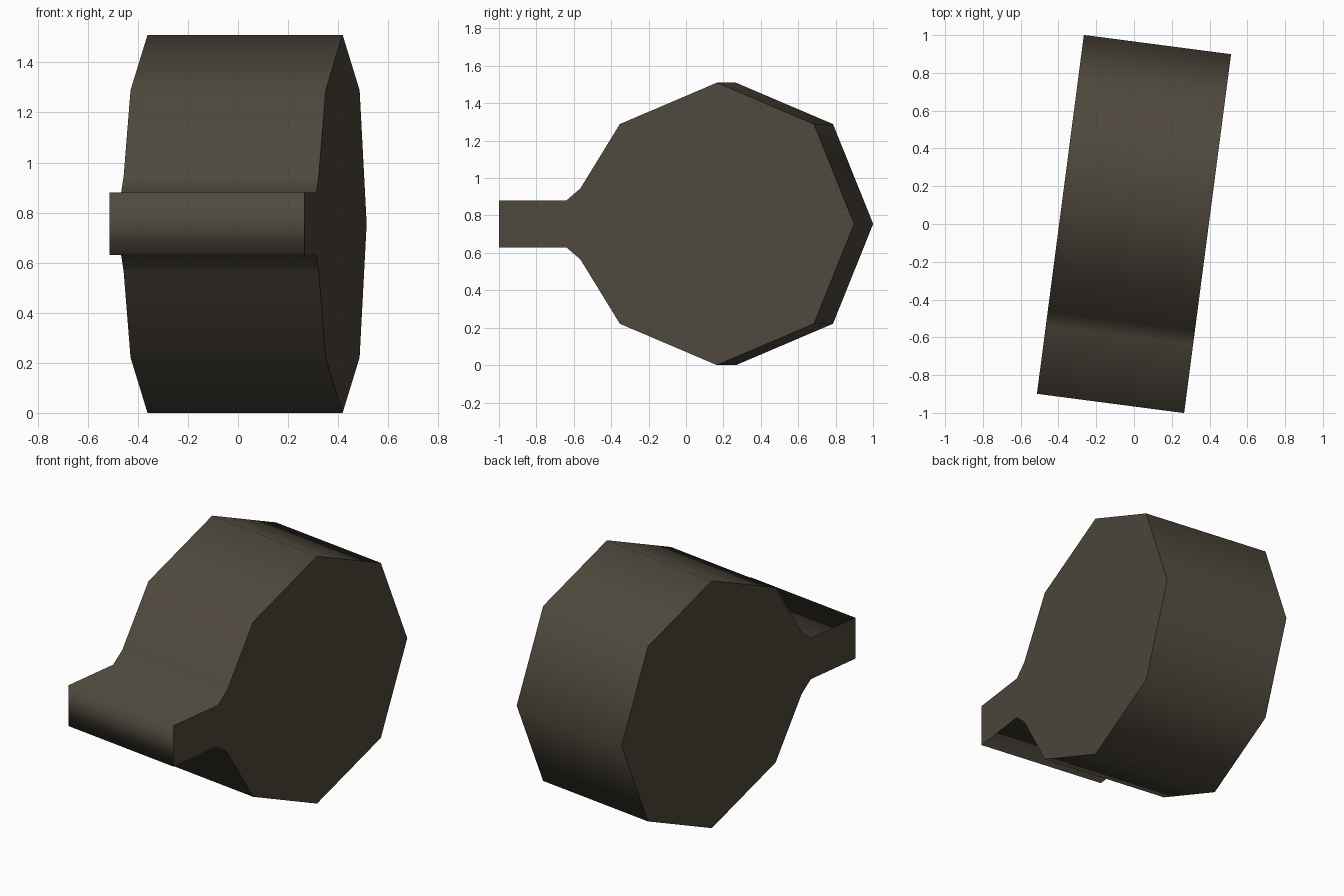
import bpy, bmesh, math

if "Cube" in bpy.data.objects:
    bpy.data.objects.remove(bpy.data.objects["Cube"])

# One dark brown-grey colour
mat = bpy.data.materials.new("dark brown grey")
mat.diffuse_color = (0.078, 0.066, 0.047, 1)
mat.use_nodes = True
mat.node_tree.nodes["Principled BSDF"].inputs["Base Color"].default_value = mat.diffuse_color

HALF_W = 0.393            # half thickness of the slab
CT, CZ = 0.218, 0.755     # centre of the octagonal head
RT, RZ = 0.74, 0.755      # radii of the head

# Upper half of the outline (length, height above the centre line):
# handle end, handle root, flare, then the head
upper = [(-0.958, 0.125), (-0.594, 0.125), (-0.518, 0.19)]
for deg in (135, 90, 45):
    a = math.radians(deg)
    upper.append((CT + RT * math.cos(a), RZ * math.sin(a)))
outline = upper + [(CT + RT, 0)] + [(t, -h) for t, h in reversed(upper)]

# Extrude the outline into a slab
bm = bmesh.new()
left = [bm.verts.new((-HALF_W, t, CZ + h)) for t, h in outline]
right = [bm.verts.new((HALF_W, t, CZ + h)) for t, h in outline]
caps = [bm.faces.new(left), bm.faces.new(right[::-1])]
n = len(outline)
for i in range(n):
    j = (i + 1) % n
    bm.faces.new((left[i], right[i], right[j], left[j])).smooth = True

# Flat caps with sharp rims, smooth rim surface
for cap in caps:
    for e in cap.edges:
        e.smooth = False
bmesh.ops.recalc_face_normals(bm, faces=bm.faces)

me = bpy.data.meshes.new("paddle_body")
bm.to_mesh(me)
bm.free()
me.materials.append(mat)
body = bpy.data.objects.new("paddle_body", me)
body.rotation_euler.z = math.radians(-7.45)
bpy.context.collection.objects.link(body)
